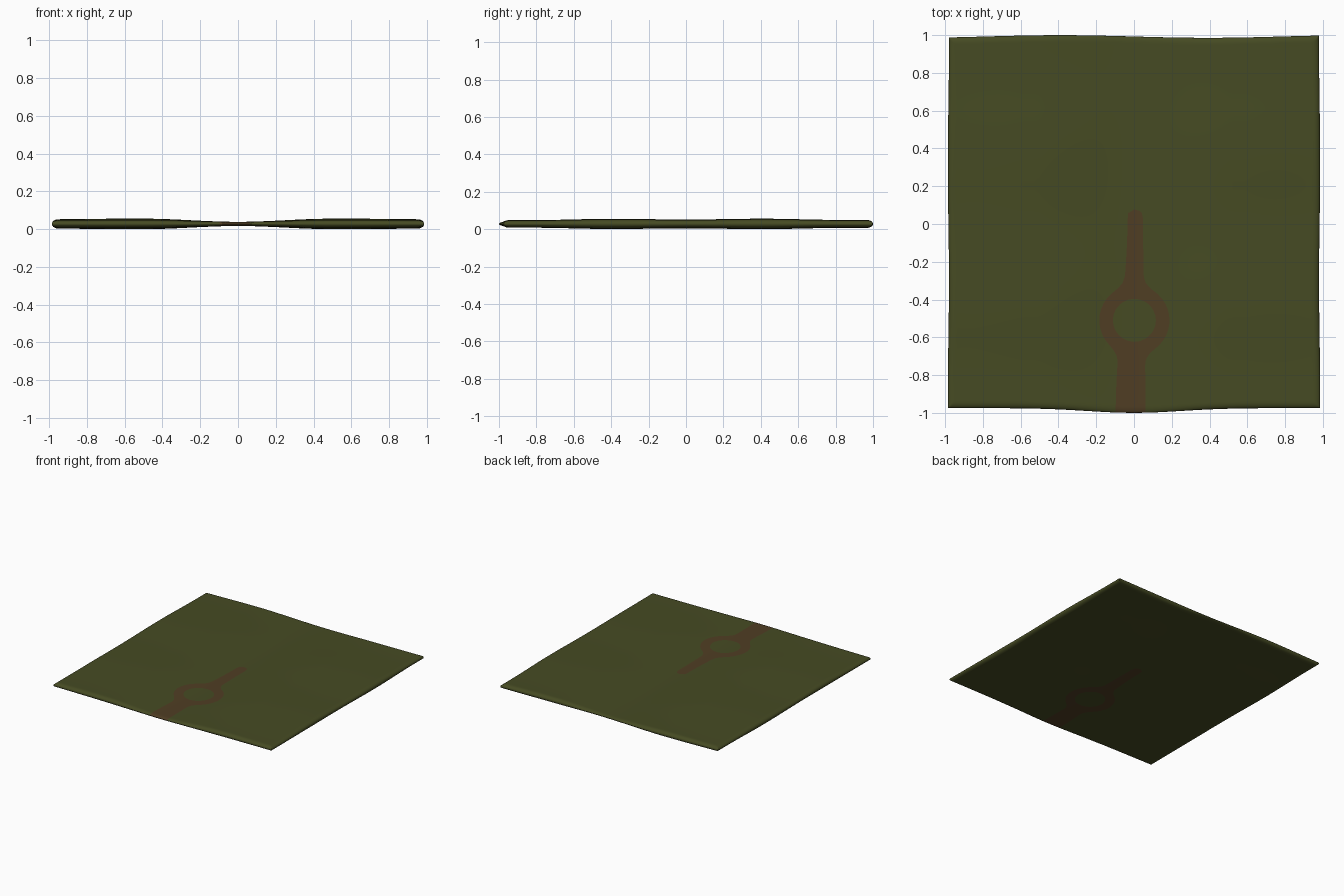
import bpy, bmesh, math

if "Cube" in bpy.data.objects:
    bpy.data.objects.remove(bpy.data.objects["Cube"])

SEG = 100        # grid segments per side
MID = 0.028      # height of the mid plane
RIM = 0.035      # width of the rounded rim


def material(name, rgb):
    m = bpy.data.materials.new(name)
    m.diffuse_color = (*rgb, 1)
    m.use_nodes = True
    m.node_tree.nodes["Principled BSDF"].inputs["Base Color"].default_value = m.diffuse_color
    return m


def smoothstep(a, b, v):
    t = min(max((v - a) / (b - a), 0), 1)
    return t * t * (3 - 2 * t)


def smooth_min(a, b, k):
    h = max(k - abs(a - b), 0) / k
    return min(a, b) - h * h * k / 4


def path_distance(x, y):
    """Negative inside the painted path: tapered lane with a round ring."""
    t = smoothstep(-1.0, 0.04, y)
    centre = -0.018 + 0.025 * t
    half = 0.079 - 0.038 * t
    lane = math.hypot(x - centre, max(y - 0.037, 0)) - half
    r = math.hypot(x - 0.002, y + 0.51)
    return max(smooth_min(lane, r - 0.186, 0.06), 0.114 - r)


def half_thickness(x, y, u, v):
    """Thin along the centre line, swelling to both sides, rounded at the rim."""
    side = smoothstep(0.0, 0.5, abs(x))
    sway = 0.85 + 0.12 * math.cos(8 * (y - 0.4)) + 0.05 * y
    ends = 1 - 0.3 * smoothstep(0.45, 1.0, abs(y))
    flank = 1 - 0.2 * smoothstep(0.6, 1.0, abs(x))
    h = 0.011 + 0.017 * side * sway * ends * flank
    d = min(1 - abs(u), 1 - abs(v)) / RIM
    return h * math.sqrt(max(1 - (1 - min(d, 1)) ** 2, 0))


grass = material("olive grass", (0.061, 0.070, 0.0168))
earth = material("brown earth", (0.080, 0.048, 0.0175))

# Upper half of the slab: grid packed closer toward the rim, with wavy edges
bm = bmesh.new()
bmesh.ops.create_grid(bm, x_segments=SEG, y_segments=SEG, size=1)
for p in bm.verts:
    u, v = (math.sin(c * math.pi / 2) for c in p.co.xy)
    x = u * (0.983 + 0.003 * math.sin(5 * v))
    front = -0.975 - 0.025 * math.exp(-(x / 0.35) ** 2)
    back = 0.993 - 0.007 * math.sin(4 * x)
    y = front + (back - front) * (v + 1) / 2
    p.co = (x, y, half_thickness(x, y, u, v))

# Cut the path outline into the surface
cuts = []
for e in list(bm.edges):
    a, b = e.verts
    da, db = path_distance(*a.co.xy), path_distance(*b.co.xy)
    if da * db < 0:
        cuts.append(bmesh.utils.edge_split(e, a, da / (da - db))[1])
bmesh.ops.connect_verts(bm, verts=cuts)

# Colour the faces inside the path
for f in bm.faces:
    c = f.calc_center_median()
    f.material_index = int(path_distance(c.x, c.y) < 0)
    f.smooth = True

mesh = bpy.data.meshes.new("ground_slab")
bm.to_mesh(mesh)
bm.free()
mesh.materials.append(grass)
mesh.materials.append(earth)
slab = bpy.data.objects.new("ground_slab", mesh)
slab.location.z = MID
bpy.context.collection.objects.link(slab)

# Mirror to make the underside, welded along the rim
mirror = slab.modifiers.new("underside", 'MIRROR')
mirror.use_axis = (False, False, True)
mirror.use_clip = True
mirror.merge_threshold = 0.0002
